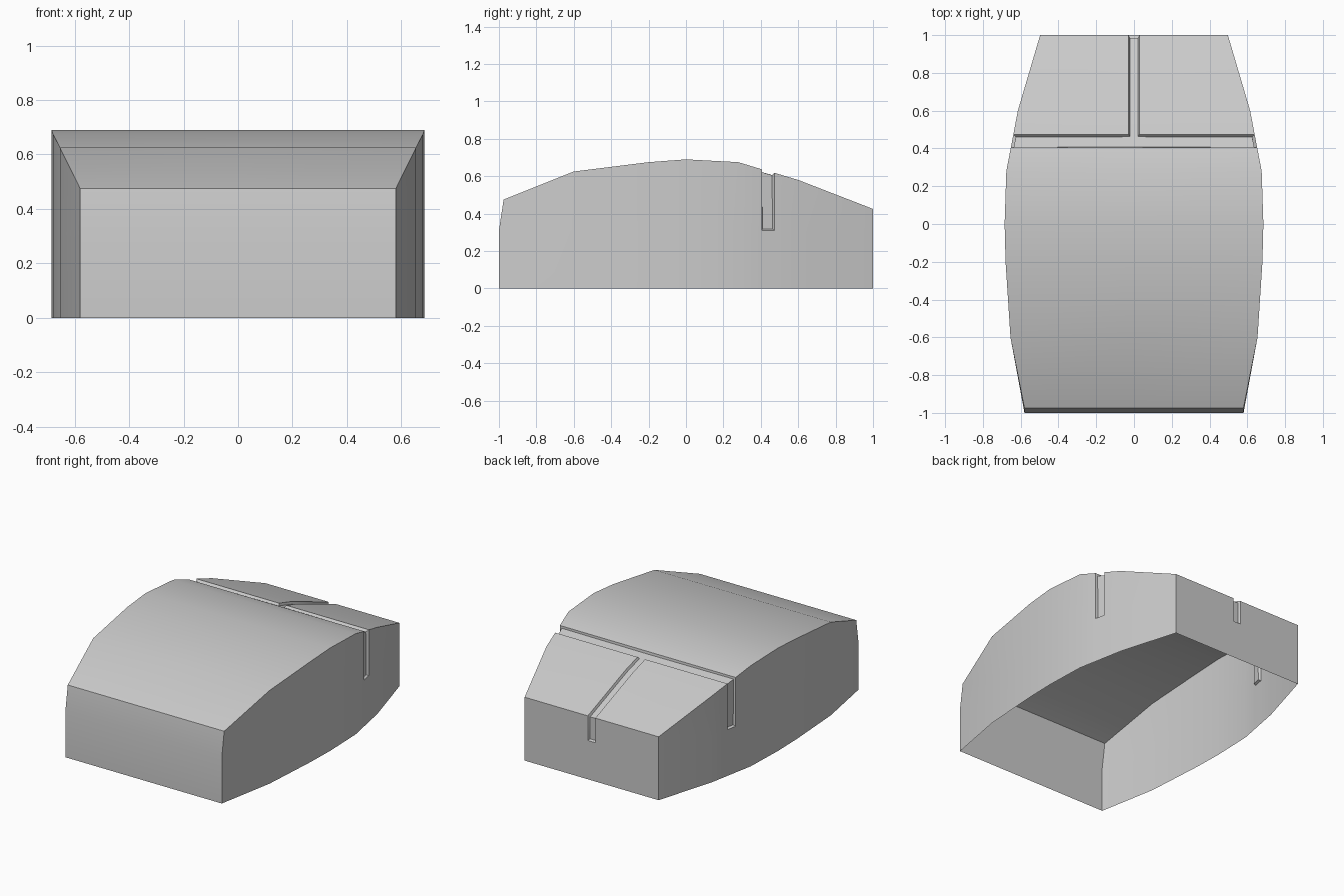
import bpy, bmesh

if "Cube" in bpy.data.objects:
    bpy.data.objects.remove(bpy.data.objects["Cube"])

# Stations along the body: y, half width, top height
stations = [(-1, .58, .475), (-.6, .654, .625), (-.2, .68, .675), (0, .685, .69),
            (.28, .676, .675), (.405, .652, .637), (.473, .639, .618),
            (.6, .615, .58), (1, .497, .425)]
MID = .31        # lower end of the side grooves
STRIP = .028     # half width of the centre groove
BACK_LOW = .26   # lower end of the groove on the back

bm = bmesh.new()
groove = []

# Open-bottomed rings: left wall, flat top, right wall
rings = []
for y, w, z in stations:
    ty = -.975 if y == -1 else y
    pts = [(-w, y, 0), (-w, y, MID), (-w, ty, z), (-STRIP, ty, z),
           (STRIP, ty, z), (w, ty, z), (w, y, MID), (w, y, 0)]
    rings.append([bm.verts.new(p) for p in pts])
for i in range(len(rings) - 1):
    a, b = rings[i], rings[i + 1]
    for j in range(7):
        f = bm.faces.new((a[j], b[j], b[j + 1], a[j + 1]))
        if (i == 5 and 1 <= j <= 5) or (i > 5 and j == 3):
            groove.append(f)

# Front and back walls
for r, y, mid in ((rings[0], -1, MID), (rings[-1], 1, BACK_LOW)):
    low = [r[0]] + [bm.verts.new((x, y, 0)) for x in (-STRIP, STRIP)] + [r[7]]
    middle = [r[1]] + [bm.verts.new((x, y, mid)) for x in (-STRIP, STRIP)] + [r[6]]
    for p, q in ((low, middle), (middle, r[2:6])):
        for k in range(3):
            f = bm.faces.new((p[k], p[k + 1], q[k + 1], q[k]))
            if y == 1 and k == 1 and p is middle:
                groove.append(f)

# Consistent outward faces
bmesh.ops.recalc_face_normals(bm, faces=bm.faces[:])
bm.normal_update()
if groove[2].normal.z < 0:
    bmesh.ops.reverse_faces(bm, faces=bm.faces[:])
    bm.normal_update()

# Sink the T-shaped groove
bmesh.ops.inset_region(bm, faces=groove, thickness=.007, depth=-.015,
                       use_even_offset=True, use_boundary=True)

mesh = bpy.data.meshes.new("mouse_shell")
bm.to_mesh(mesh)
bm.free()
shell = bpy.data.objects.new("mouse_shell", mesh)
bpy.context.collection.objects.link(shell)
bpy.context.view_layer.objects.active = shell
shell.select_set(True)
bpy.ops.object.shade_smooth_by_angle(angle=.52)
